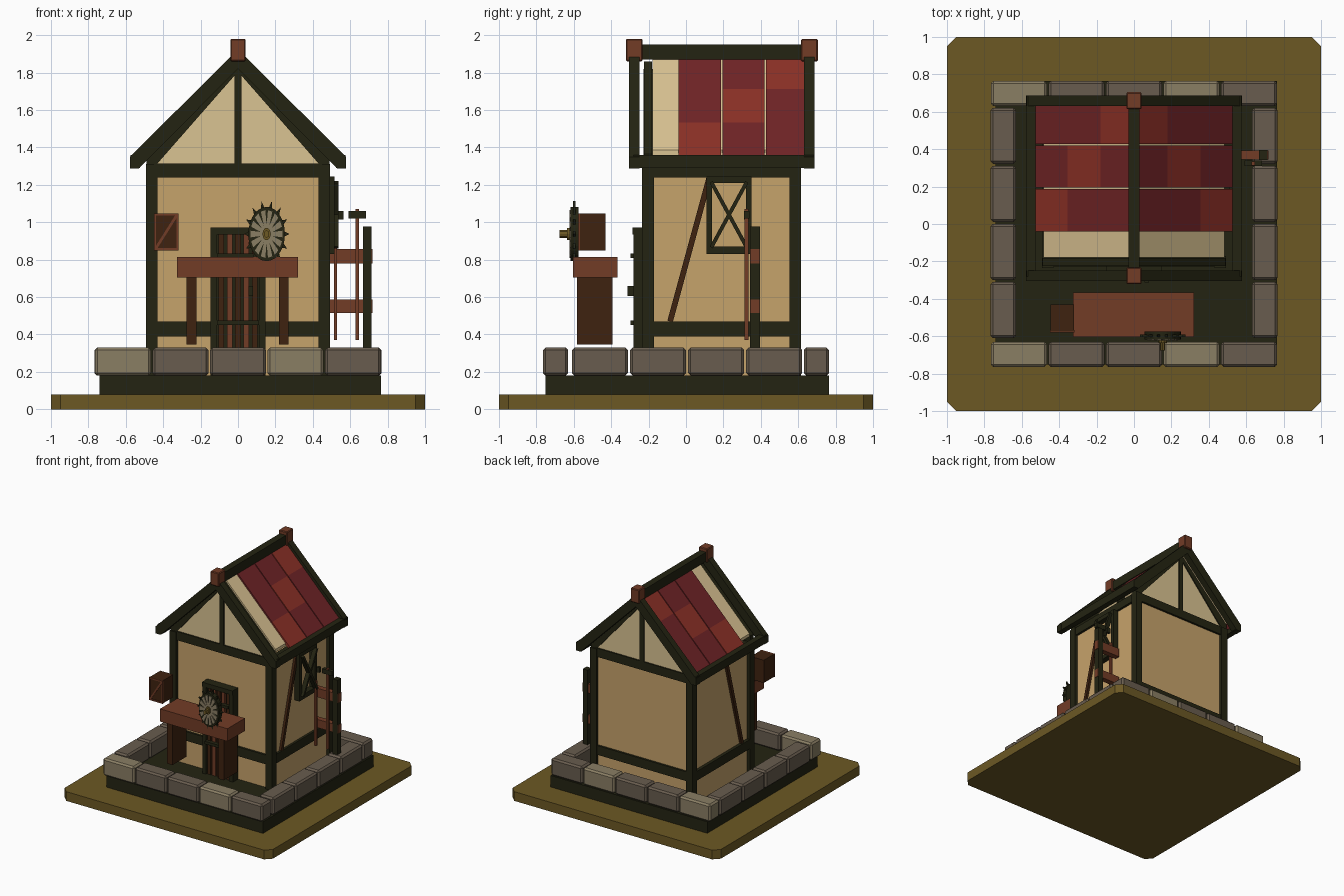
import bpy, bmesh, math
from mathutils import Vector

if "Cube" in bpy.data.objects:
    bpy.data.objects.remove(bpy.data.objects["Cube"])


def mat(name, r, g, b):
    m = bpy.data.materials.new(name)
    lin = [((c / 255 + 0.055) / 1.055) ** 2.4 for c in (r, g, b)]
    m.diffuse_color = (*lin, 1)
    m.use_nodes = True
    m.node_tree.nodes["Principled BSDF"].inputs["Base Color"].default_value = m.diffuse_color
    return m


DARK = mat("dark_timber", 36, 36, 18)
WALL = mat("tan_plaster", 198, 163, 107)
CREAM = mat("cream_plaster", 218, 195, 146)
RED = mat("dark_red_tile", 112, 36, 38)
RED2 = mat("bright_red_tile", 140, 48, 38)
BROWN = mat("red_brown_wood", 114, 60, 38)
DBROWN = mat("dark_brown_wood", 62, 34, 16)
OLIVE = mat("olive_ground", 108, 88, 36)
STONE = mat("grey_stone", 104, 92, 78)
STONE2 = mat("light_stone", 138, 126, 100)


def finish(name, bm, m):
    bmesh.ops.recalc_face_normals(bm, faces=bm.faces[:])
    me = bpy.data.meshes.new(name)
    bm.to_mesh(me)
    bm.free()
    me.materials.append(m)
    ob = bpy.data.objects.new(name, me)
    bpy.context.collection.objects.link(ob)
    return ob


def add_prism(bm, pts, a, b, axis):
    # pts are (x,z) for axis y, (y,z) for axis x, (x,y) for axis z
    put = {'x': lambda p, d: (d, p[0], p[1]),
           'y': lambda p, d: (p[0], d, p[1]),
           'z': lambda p, d: (p[0], p[1], d)}[axis]
    lo = [bm.verts.new(put(p, a)) for p in pts]
    hi = [bm.verts.new(put(p, b)) for p in pts]
    bm.faces.new(lo)
    bm.faces.new(hi[::-1])
    n = len(pts)
    for i in range(n):
        bm.faces.new((lo[i], lo[(i + 1) % n], hi[(i + 1) % n], hi[i]))


def prism(name, pts, a, b, m, axis='y'):
    bm = bmesh.new()
    add_prism(bm, pts, a, b, axis)
    return finish(name, bm, m)


def box(name, x0, x1, y0, y1, z0, z1, m, bevel=0):
    bm = bmesh.new()
    add_prism(bm, [(x0, y0), (x1, y0), (x1, y1), (x0, y1)], z0, z1, 'z')
    if bevel:
        bmesh.ops.bevel(bm, geom=bm.edges[:], offset=bevel, segments=1, affect='EDGES')
    return finish(name, bm, m)


def strip(p, q, w):
    # four corners of a bar of width w between two 2D points
    p, q = Vector(p), Vector(q)
    d = (q - p).normalized() * w / 2
    n = Vector((-d.y, d.x))
    return [p + n, q + n, q - n, p - n]


# ground plate and foundation
c = 0.95
prism("ground_plate", [(-c, -1), (c, -1), (1, -c), (1, c), (c, 1), (-c, 1), (-1, c), (-1, -c)],
      0, 0.08, OLIVE, 'z')
box("foundation", -0.74, 0.765, -0.75, 0.765, 0.08, 0.18, DARK)

# ring of kerb stones
for i in range(5):
    x = -0.765 + i * 0.3075
    m = STONE2 if i in (0, 3) else STONE
    box("front_stone", x, x + 0.3, -0.765, -0.63, 0.18, 0.33, m, 0.014)
    box("back_stone", x, x + 0.3, 0.63, 0.765, 0.18, 0.33, m, 0.014)
for i in range(4):
    y = -0.61 + i * 0.3105
    for s in (-1, 1):
        a, b = sorted((s * 0.63, s * 0.768))
        box("side_stone", a, b, y, y + 0.3, 0.18, 0.33, STONE, 0.014)

# plaster body
box("house_walls", -0.465, 0.465, -0.21, 0.59, 0.18, 1.30, WALL)

# corner posts and horizontal beams
for s in (-1, 1):
    a, b = sorted((s * 0.43, s * 0.492))
    for y in (-0.235, 0.553):
        box("corner_post", a, b, y, y + 0.063, 0.18, 1.31, DARK)
    for z0, z1 in ((0.39, 0.47), (1.24, 1.31)):
        box("side_beam", a, s * 0.485 if s > 0 else b, -0.18, 0.56, z0, z1, DARK)
    # diagonal brace on the side wall
    prism("side_brace", strip((-0.085, 0.47), (0.125, 1.24), 0.03),
          s * 0.46, s * 0.485, DBROWN, 'x')
for y0, y1 in ((-0.228, -0.18), (0.56, 0.608)):
    for z0, z1 in ((0.39, 0.47), (1.24, 1.315)):
        box("cross_beam", -0.45, 0.45, y0, y1, z0, z1, DARK)
    # gable infill, king post and inner rafters
    ym = (y0 + y1) / 2
    prism("gable_panel", [(-0.47, 1.31), (0.47, 1.31), (0, 1.83)], ym - 0.012, ym + 0.012, CREAM)
    box("king_post", -0.02, 0.02, y0, y1, 1.31, 1.82, DARK)
    for s in (-1, 1):
        prism("inner_rafter", [(0, 1.86), (s * 0.49, 1.365), (s * 0.49, 1.30),
                               (s * 0.43, 1.315), (0, 1.805)], y0 + 0.003, y1 - 0.003, DARK)

# roof: rafters, eaves, panels and tiles
for s in (-1, 1):
    for y in (-0.305, 0.632):
        prism("verge_rafter", [(0, 1.925), (s * 0.577, 1.35), (s * 0.577, 1.288),
                               (s * 0.53, 1.288), (0, 1.82)], y, y + 0.056, DARK)
    a, b = sorted((s * 0.525, s * 0.575))
    box("eave_beam", a, b, -0.28, 0.685, 1.29, 1.36, DARK)
    prism("roof_panel", [(0, 1.875), (s * 0.485, 1.385), (s * 0.485, 1.36), (0, 1.85)],
          -0.18, 0.62, CREAM)
    for col, (y0, y1) in enumerate(((-0.04, 0.187), (0.195, 0.42), (0.428, 0.635))):
        for row in range(3):
            xo, xi = 0.53 - row * 0.175, max(0.355 - row * 0.175, 0.01)
            zo, zi = 1.893 - 1.01 * xo, 1.893 - 1.01 * xi
            prism("roof_tile", [(s * xo, zo), (s * xi, zi), (s * xi, zi - 0.03), (s * xo, zo - 0.03)],
                  y0, y1, RED2 if row == col else RED)
box("ridge_beam", -0.03, 0.03, -0.25, 0.64, 1.87, 1.95, DARK)
for y in (-0.322, 0.615):
    box("ridge_cap", -0.041, 0.041, y, y + 0.09, 1.86, 1.98, BROWN, 0.006)

# door with frame, slats, straps and handle
box("door_back", -0.12, 0.12, -0.25, -0.2, 0.18, 0.95, DARK)
for s in (-1, 1):
    a, b = sorted((s * 0.112, s * 0.147))
    box("door_jamb", a, b, -0.28, -0.2, 0.18, 0.94, DARK)
box("door_lintel", -0.147, 0.147, -0.285, -0.2, 0.935, 0.973, DARK)
for i in range(5):
    x = -0.105 + i * 0.045
    box("door_slat", x, x + 0.03, -0.268, -0.24, 0.18, 0.935, BROWN if i % 2 else DBROWN)
for z in (0.45, 0.81):
    box("door_strap", -0.112, 0.112, -0.298, -0.26, z, z + 0.024, DARK)
box("door_handle", 0.055, 0.08, -0.312, -0.262, 0.605, 0.66, DARK)

# side window with crossed bars
y0, y1, z0, z1 = 0.11, 0.35, 0.83, 1.245
for a, b in ((y0, y0 + 0.03), (y1 - 0.03, y1)):
    box("window_stile", 0.46, 0.515, a, b, z0, z1, DARK)
for a, b in ((z0, z0 + 0.04), (z1 - 0.035, z1)):
    box("window_rail", 0.46, 0.514, y0, y1, a, b, DARK)
for p, q in (((0.135, 0.865), (0.325, 1.215)), ((0.325, 0.865), (0.135, 1.215))):
    prism("window_cross_bar", strip(p, q, 0.02), 0.50, 0.538, DARK, 'x')

# tool rack beside the wall
box("rack_post", 0.668, 0.714, 0.343, 0.395, 0.18, 0.978, DARK)
for z0, z1 in ((0.515, 0.587), (0.78, 0.857)):
    box("rack_rail", 0.49, 0.718, 0.345, 0.393, z0, z1, BROWN)
box("short_tool_handle", 0.512, 0.53, 0.312, 0.335, 0.37, 0.93, BROWN)
box("long_tool_handle", 0.628, 0.646, 0.312, 0.335, 0.37, 1.07, BROWN)
box("tool_head", 0.59, 0.685, 0.31, 0.34, 1.02, 1.06, DARK)
box("small_tool_head", 0.535, 0.565, 0.31, 0.335, 1.015, 1.06, DARK)

# work bench
box("bench_top", -0.325, 0.322, -0.605, -0.365, 0.705, 0.815, BROWN)
for x in (-0.275, 0.218):
    box("bench_leg", x, x + 0.053, -0.582, -0.392, 0.345, 0.71, DBROWN)

# oval toothed wheel
cx, cz, rx, rz = 0.153, 0.937, 0.098, 0.145


def rim(t, k):
    return (cx + rx * k * math.cos(t), cz + rz * k * math.sin(t))


N = 14
prism("wheel_disc", [rim(2 * math.pi * i / 28, 1) for i in range(28)], -0.617, -0.575, DARK)
teeth, spokes = bmesh.new(), bmesh.new()
for i in range(N):
    t = 2 * math.pi * i / N
    add_prism(teeth, [rim(t - 0.1, 0.97), rim(t + 0.1, 0.97), rim(t, 1.24)], -0.605, -0.59, 'y')
    add_prism(spokes, [rim(t - 0.3, 0.22), rim(t - 0.14, 0.88), rim(t + 0.14, 0.88), rim(t + 0.3, 0.22)],
              -0.624, -0.61, 'y')
finish("wheel_teeth", teeth, DARK)
finish("wheel_spokes", spokes, STONE2)
prism("wheel_hub", [rim(2 * math.pi * i / 10, 0.23) for i in range(10)], -0.635, -0.58, OLIVE)
prism("wheel_axle", [rim(2 * math.pi * i / 8, 0.14) for i in range(8)], -0.675, -0.58, OLIVE)

# crate with edge frame and diagonal slat
x0, x1, y0, y1, z0, z1 = -0.45, -0.317, -0.58, -0.43, 0.85, 1.047
box("crate_body", x0 + 0.004, x1 - 0.004, y0 + 0.006, y1, z0, z1, DBROWN)
w = 0.012
for a, b, e, f in ((x0, x0 + w, z0, z1), (x1 - w, x1, z0, z1), (x0, x1, z0, z0 + w), (x0, x1, z1 - w, z1)):
    box("crate_frame", a, b, y0, y0 + 0.014, e, f, BROWN)
prism("crate_diagonal", strip((x0 + w, z0 + w), (x1 - w, z1 - w), 0.014), y0 + 0.001, y0 + 0.012, BROWN)
